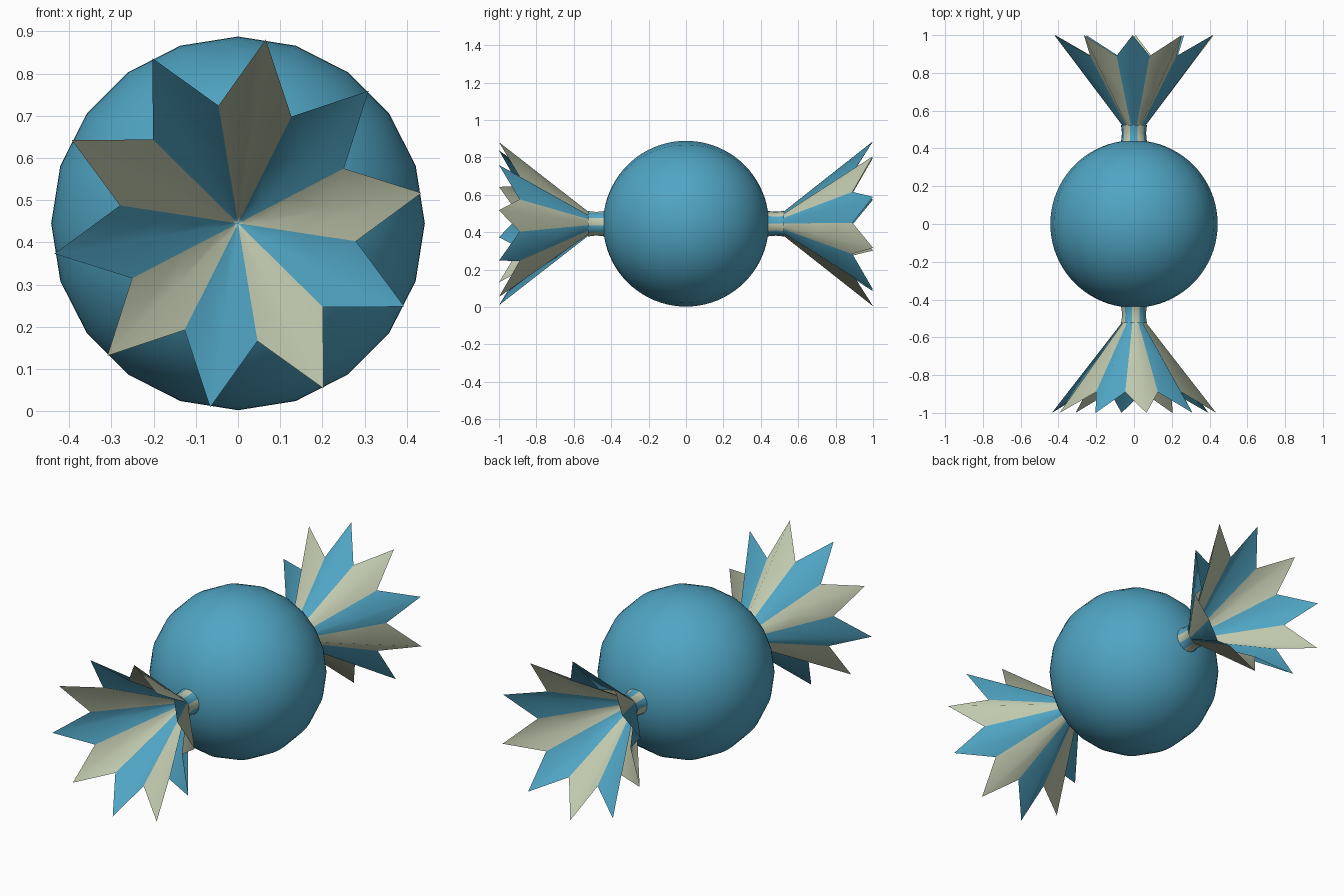
import bpy, bmesh, math
from mathutils import Matrix

if "Cube" in bpy.data.objects:
    bpy.data.objects.remove(bpy.data.objects["Cube"])

CZ = 0.445      # height of the long axis
PETALS = 10


def material(name, rgb):
    m = bpy.data.materials.new(name)
    m.diffuse_color = (*rgb, 1)
    m.use_nodes = True
    m.node_tree.nodes["Principled BSDF"].inputs["Base Color"].default_value = m.diffuse_color
    return m


blue = material("wrapper blue", (0.08, 0.375, 0.55))
cream = material("wrapper cream", (0.53, 0.58, 0.42))


def finish(name, bm, mats):
    me = bpy.data.meshes.new(name)
    bm.to_mesh(me)
    bm.free()
    for m in mats:
        me.materials.append(m)
    for p in me.polygons:
        p.use_smooth = True
    ob = bpy.data.objects.new(name, me)
    bpy.context.collection.objects.link(ob)
    return ob


# round body, poles along y
bm = bmesh.new()
bmesh.ops.create_uvsphere(bm, u_segments=20, v_segments=40, radius=0.443)
bmesh.ops.transform(bm, verts=bm.verts,
                    matrix=Matrix.Translation((0, 0, CZ)) @ Matrix.Rotation(math.pi / 2, 4, 'X'))
finish("body", bm, [blue])


def pleated(name, side, first_tip, first_mat, rings):
    """Striped surface; each ring is (tip y, tip radius, valley y, valley radius)."""
    bm = bmesh.new()
    n = 2 * PETALS
    rows = []
    for ty, tr, vy, vr in rings:
        row = []
        for i in range(n):
            a = math.radians(first_tip) + i * math.tau / n
            y, r = (ty, tr) if i % 2 == 0 else (vy, vr)
            row.append(bm.verts.new((r * math.cos(a), side * y, CZ + r * math.sin(a))))
        rows.append(row)
    for lo, hi in zip(rows, rows[1:]):
        for i in range(n):
            j = (i + 1) % n
            f = bm.faces.new((lo[i], lo[j], hi[j], hi[i]))
            f.material_index = (first_mat + (i + 1) // 2) % 2
    bmesh.ops.remove_doubles(bm, verts=bm.verts, dist=1e-5)
    bmesh.ops.recalc_face_normals(bm, faces=bm.faces)
    return finish(name, bm, [blue, cream])


# flared fan, converging to a point at the body, with a short gathered neck
def wrapper_end(prefix, side, first_tip, first_mat):
    fan = []
    for t in (0.0, 0.04, 0.16, 0.5, 1.0):
        fan.append((0.44 + 0.56 * t, 0.441 * t, 0.44 + 0.45 * t, 0.283 * t))
    pleated(prefix + "_fan", side, first_tip, first_mat, fan)
    neck = [(y, r, y, r) for y, r in ((0.42, 0.075), (0.445, 0.067), (0.48, 0.064),
                                      (0.505, 0.066), (0.525, 0.07))]
    pleated(prefix + "_neck", side, first_tip, first_mat, neck)


wrapper_end("front", -1, 81.4, 1)
wrapper_end("back", 1, 91.0, 0)
